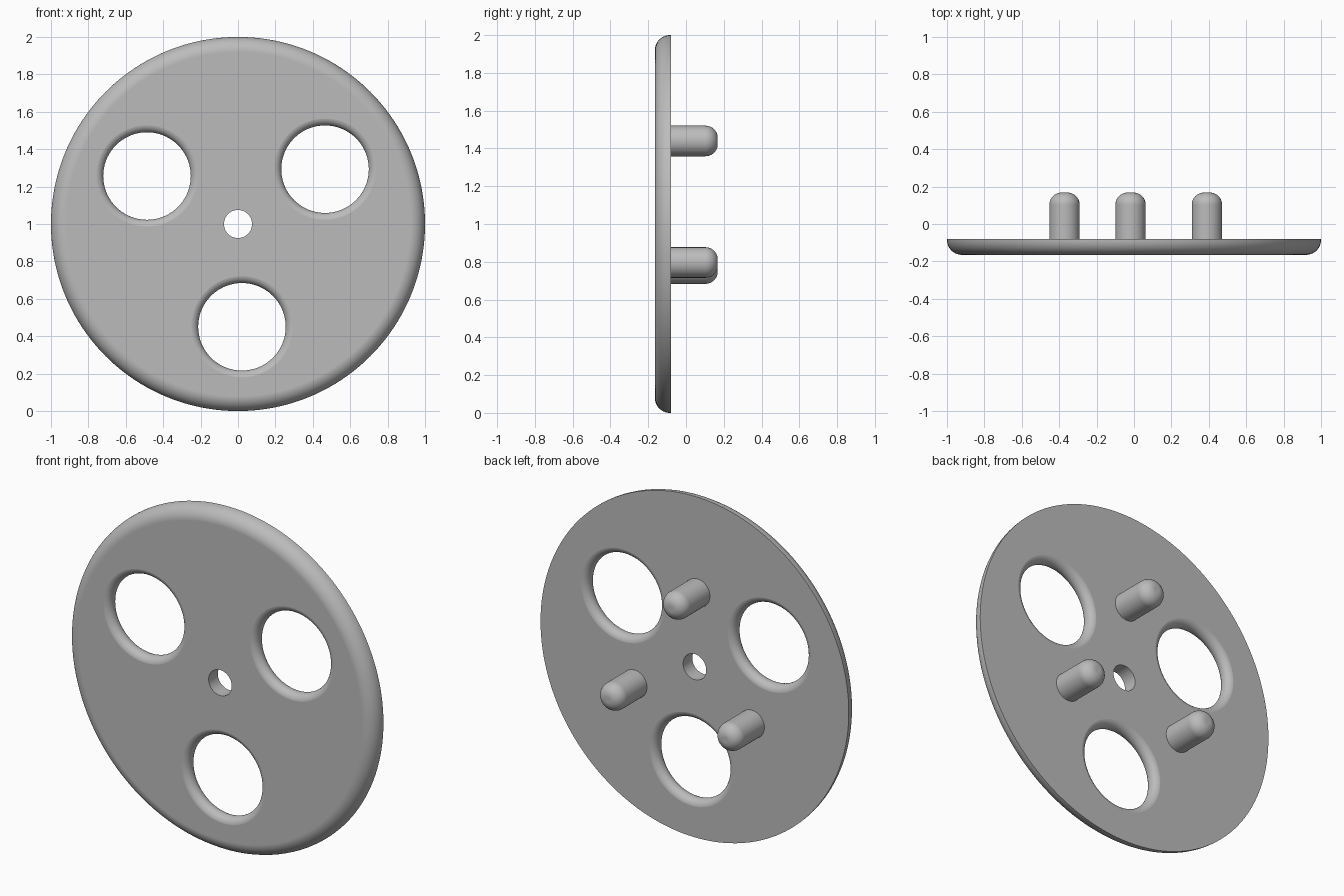
import bpy, bmesh, math
from math import sin, cos, pi, radians

cube = bpy.data.objects.get("Cube")
if cube:
    bpy.data.objects.remove(cube)

FRONT, BACK, TIP = -0.165, -0.08, 0.168
MID, HALF = (FRONT + BACK) / 2, (BACK - FRONT) / 2

grey = bpy.data.materials.new("plain grey")
grey.use_nodes = True
colour = (0.5, 0.5, 0.5, 1)
grey.diffuse_color = colour
grey.node_tree.nodes["Principled BSDF"].inputs["Base Color"].default_value = colour


def arc(r0, y0, rad, a0, a1, steps=10):
    """Points (radius, y) along an arc, angles in degrees."""
    angles = [radians(a0 + (a1 - a0) * i / steps) for i in range(steps + 1)]
    return [(r0 + rad * cos(a), y0 + rad * sin(a)) for a in angles]


def lathe(name, profile, x, z, sides):
    """Turn a (radius, y) profile about the y axis and cap both ends."""
    bm = bmesh.new()
    rings = [[bm.verts.new((r * cos(2 * pi * i / sides), y, r * sin(2 * pi * i / sides)))
              for i in range(sides)] for r, y in profile]
    for a, b in zip(rings, rings[1:]):
        for i in range(sides):
            j = (i + 1) % sides
            bm.faces.new((a[i], a[j], b[j], b[i]))
    bm.faces.new(rings[0])
    bm.faces.new(rings[-1])
    bmesh.ops.recalc_face_normals(bm, faces=bm.faces)
    mesh = bpy.data.meshes.new(name)
    bm.to_mesh(mesh)
    bm.free()
    mesh.materials.append(grey)
    obj = bpy.data.objects.new(name, mesh)
    obj.location = (x, 0, z)
    bpy.context.collection.objects.link(obj)
    return obj


def activate(obj):
    bpy.ops.object.select_all(action='DESELECT')
    obj.select_set(True)
    bpy.context.view_layer.objects.active = obj


def smooth(obj):
    activate(obj)
    bpy.ops.object.shade_smooth_by_angle(angle=radians(35))
    obj.modifiers.new("even shading", 'WEIGHTED_NORMAL').keep_sharp = True


def around(distance, start):
    """Three places evenly spread about the disc centre."""
    for k in range(3):
        a = radians(start + 120 * k)
        yield distance * cos(a), 1 + distance * sin(a)


# Disc with a rounded front rim
rim = 0.08
disc = lathe("disc", arc(1 - rim, FRONT + rim, rim, -90, 0) + [(1, BACK)], 0, 1, 160)

# Cutters: straight centre bore and three holes with rounded lips
cutters = [lathe("bore_cutter", [(0.075, FRONT - 0.1), (0.075, BACK + 0.1)], 0, 1, 48)]
lip = HALF + 0.0005
flare = arc(0.234 + lip, MID, lip, 270, 90, 16)
flare = [(flare[0][0], FRONT - 0.1)] + flare + [(flare[-1][0], BACK + 0.1)]
for x, z in around(0.55, 32.2):
    cutters.append(lathe("hole_cutter", flare, x, z, 72))

for cutter in cutters:
    cutter.hide_render = True
    cut = disc.modifiers.new("cut", 'BOOLEAN')
    cut.operation, cut.solver, cut.object = 'DIFFERENCE', 'EXACT', cutter
    activate(disc)
    bpy.ops.object.modifier_apply(modifier=cut.name)
    bpy.data.objects.remove(cutter)
smooth(disc)

# Three round-ended pins on the back
edge = 0.065
pin_profile = [(0.081, BACK - 0.01)] + arc(0.081 - edge, TIP - edge, edge, 0, 90)
for n, (x, z) in enumerate(around(0.44, 92.4), 1):
    smooth(lathe(f"pin_{n}", pin_profile, x, z, 48))
